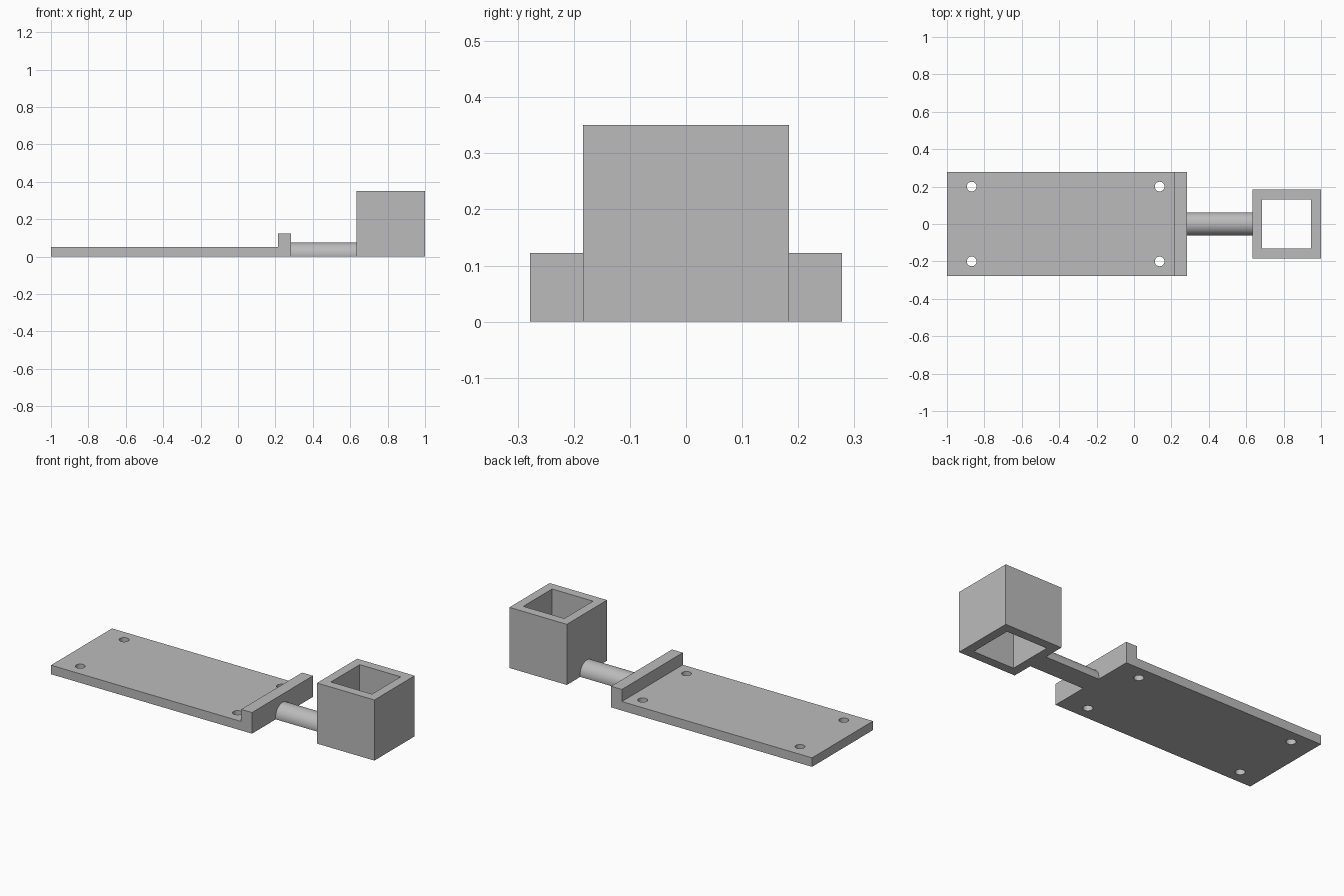
import bpy, bmesh, math
from mathutils import Matrix

cube = bpy.data.objects.get("Cube")
if cube:
    bpy.data.objects.remove(cube, do_unlink=True)

grey = bpy.data.materials.new("plain grey")
grey.use_nodes = True
COLOUR = (0.5, 0.5, 0.5, 1)
grey.diffuse_color = COLOUR
grey.node_tree.nodes["Principled BSDF"].inputs["Base Color"].default_value = COLOUR


def finish(name, bm):
    bmesh.ops.recalc_face_normals(bm, faces=bm.faces)
    mesh = bpy.data.meshes.new(name)
    bm.to_mesh(mesh)
    bm.free()
    mesh.materials.append(grey)
    obj = bpy.data.objects.new(name, mesh)
    bpy.context.collection.objects.link(obj)
    return obj


def extrude(name, profile, vector):
    """Solid made by sweeping a flat outline along a vector."""
    bm = bmesh.new()
    face = bm.faces.new([bm.verts.new(p) for p in profile])
    out = bmesh.ops.extrude_face_region(bm, geom=[face])
    moved = [g for g in out["geom"] if isinstance(g, bmesh.types.BMVert)]
    bmesh.ops.translate(bm, verts=moved, vec=vector)
    # the sweep keeps the starting outline as the near cap
    return finish(name, bm)


def select_only(obj):
    bpy.ops.object.select_all(action='DESELECT')
    obj.select_set(True)
    bpy.context.view_layer.objects.active = obj


def cut(obj, cutter):
    """Subtract the cutter from the part, then discard it."""
    cutter.hide_render = True
    mod = obj.modifiers.new("cut", 'BOOLEAN')
    mod.operation = 'DIFFERENCE'
    mod.solver = 'EXACT'
    mod.object = cutter
    select_only(obj)
    bpy.ops.object.modifier_apply(modifier=mod.name)
    bpy.data.objects.remove(cutter, do_unlink=True)


# Base plate with raised end lip, swept across its width
W, T, LIP = 0.278, 0.052, 0.122
outline = [(-1, 0), (0.284, 0), (0.284, LIP), (0.215, LIP), (0.215, T), (-1, T)]
plate = extrude("base_plate", [(x, -W, z) for x, z in outline], (0, 2 * W, 0))

# Four screw holes
bm = bmesh.new()
for x in (-0.868, 0.137):
    for y in (-0.2, 0.2):
        bmesh.ops.create_cone(bm, cap_ends=True, segments=32, radius1=0.026,
                              radius2=0.026, depth=0.3,
                              matrix=Matrix.Translation((x, y, 0)))
cut(plate, finish("hole_cutter", bm))

# Connecting rod: round bar flattened along its underside
R, ZC = 0.0625, 0.0125
start = -math.asin(ZC / R)
sweep = math.pi - 2 * start
N = 32
arc = [start + sweep * i / N for i in range(N + 1)]
rod = extrude("connecting_rod",
              [(0.284, R * math.cos(a), ZC + R * math.sin(a)) for a in arc],
              (0.349, 0, 0))


# Square socket, open at top and bottom
def square(cx, half, z):
    return [(cx + sx * half, sy * half, z)
            for sx, sy in ((-1, -1), (1, -1), (1, 1), (-1, 1))]


CX, OUTER, INNER, H = 0.8165, 0.1835, 0.131, 0.35
socket = extrude("square_socket", square(CX, OUTER, 0), (0, 0, H))
cut(socket, extrude("socket_cutter", square(CX, INNER, -0.1), (0, 0, H + 0.2)))

# Smooth the round surfaces, keep the corners crisp
for part in (plate, rod, socket):
    select_only(part)
    bpy.ops.object.shade_smooth_by_angle(angle=math.radians(30))
